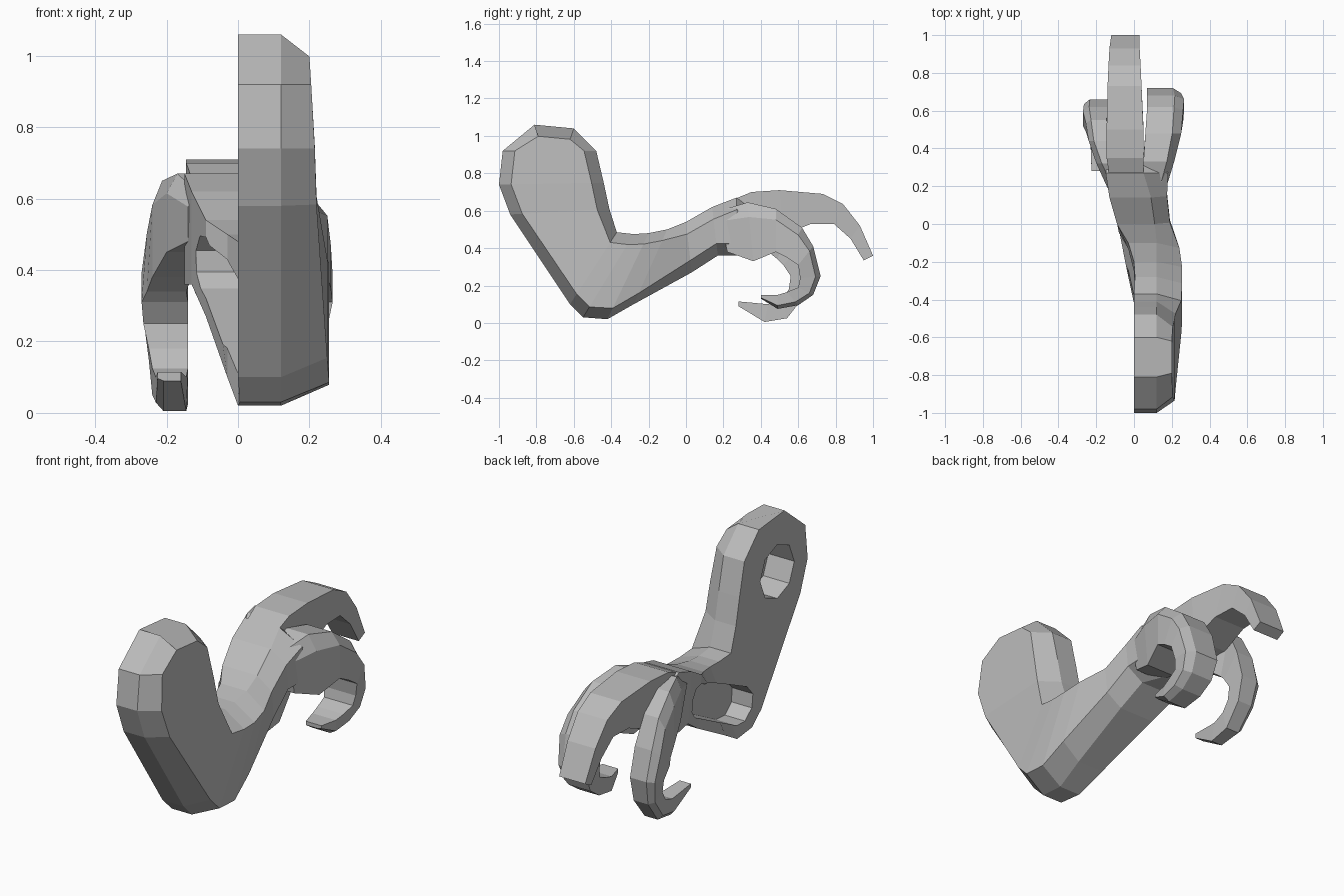
import bpy, bmesh, math
from mathutils import Vector

if "Cube" in bpy.data.objects:
    bpy.data.objects.remove(bpy.data.objects["Cube"])

grey = bpy.data.materials.new("plain_grey")
grey.use_nodes = True
grey.diffuse_color = (0.5, 0.5, 0.5, 1)
grey.node_tree.nodes["Principled BSDF"].inputs["Base Color"].default_value = (0.5, 0.5, 0.5, 1)


def loft(name, rings):
    """Skin equal-length rings of points and cap both ends."""
    bm = bmesh.new()
    loops = [[bm.verts.new(p) for p in ring] for ring in rings]
    n = len(loops[0])
    for r, s in zip(loops, loops[1:]):
        for i in range(n):
            j = (i + 1) % n
            bm.faces.new((r[i], r[j], s[j], s[i]))
    bm.faces.new(loops[0])
    bm.faces.new(loops[-1])
    bmesh.ops.recalc_face_normals(bm, faces=bm.faces)
    mesh = bpy.data.meshes.new(name)
    bm.to_mesh(mesh)
    bm.free()
    mesh.materials.append(grey)
    obj = bpy.data.objects.new(name, mesh)
    bpy.context.collection.objects.link(obj)
    return obj


def arm_ring(a, b, x0, xm, x1, drop=0.0, inset=0.065):
    """Section with a flat inner side and a bevelled outer side."""
    a, b = Vector((0, *a)), Vector((0, *b))
    step = (b - a).normalized() * inset
    down = Vector((0, 0, -drop))
    at = lambda x, p: Vector((x, 0, 0)) + p
    return [at(x0, a), at(xm, a), at(x1, a + step + down),
            at(x1, b - step + down), at(xm, b), at(x0, b)]


# Shoulder, elbow, forearm and palm: inner edge, outer edge, x limits
arm = loft("arm", [
    arm_ring((-.60, 1.04), (-.81, 1.06), 0, .12, .20, .06, .02),
    arm_ring((-.48, .92), (-.98, .92), 0, .12, .205),
    arm_ring((-.44, .75), (-1.0, .74), 0, .12, .215),
    arm_ring((-.41, .61), (-.94, .58), 0, .12, .22),
    arm_ring((-.37, .485), (-.62, .10), 0, .12, .25),
    arm_ring((-.28, .475), (-.55, .03), .005, .12, .255),
    arm_ring((-.20, .48), (-.42, .02), 0, .12, .255),
    arm_ring((-.10, .50), (-.28, .10), -.03, .12, .24),
    arm_ring((0, .54), (.03, .27), -.09, .11, .19),
    arm_ring((.14, .62), (.17, .36), -.13, .09, .175),
    arm_ring((.27, .67), (.27, .36), -.15, .05, .18),
    arm_ring((.37, .60), (.37, .37), -.13, .04, .15),
])


def prism(name, outline, x0, x1):
    return loft(name, [[(x, y, z) for y, z in outline] for x in (x0, x1)])


def arc(cy, cz, r, start, end, n):
    angles = [math.radians(start + (end - start) * i / (n - 1)) for i in range(n)]
    return [(cy + r * math.cos(t), cz + r * math.sin(t)) for t in angles]


# Recessed shoulder socket and long forearm recess on the inner side
socket = prism("socket_cutter", arc(-.75, .765, .14, 0, 315, 8), -.3, .15)
slot = prism("slot_cutter", arc(.04, .42, .08, -64, 116, 5)
             + arc(-.46, .175, .095, 116, 296, 5), -.3, .12)
bpy.context.view_layer.objects.active = arm
for cutter in (socket, slot):
    cutter.hide_render = True
    mod = arm.modifiers.new("recess", 'BOOLEAN')
    mod.operation = 'DIFFERENCE'
    mod.solver = 'EXACT'
    mod.object = cutter
    bpy.ops.object.modifier_apply(modifier=mod.name)
    bpy.data.objects.remove(cutter)


def claw(name, stations, bevel_side=0):
    """Claw from outer point, inner point and x limits per station."""
    rings = []
    for (oy, oz), (iy, iz), x0, x1 in stations:
        out, inn = Vector((0, oy, oz)), Vector((0, iy, iz))
        low = out.lerp(inn, 0.25)
        w = (x1 - x0) * 0.25
        ring = [(x0, inn), (x1, inn)]
        if bevel_side > 0:
            ring += [(x1, low), (x1 - w, out), (x0, out)]
        elif bevel_side < 0:
            ring += [(x1, out), (x0 + w, out), (x0, low)]
        else:
            ring += [(x1, out), (x0, out)]
        rings.append([Vector((x, 0, 0)) + p for x, p in ring])
    return loft(name, rings)


# Long middle claw
claw("middle_claw", [
    ((.18, .63), (.22, .45), -.12, .05),
    ((.35, .70), (.38, .45), -.145, .05),
    ((.50, .71), (.52, .47), -.145, .05),
    ((.73, .69), (.67, .53), -.14, .04),
    ((.84, .635), (.79, .53), -.135, .035),
    ((.93, .52), (.88, .45), -.13, .03),
    ((1.0, .36), (.95, .335), -.12, .03),
])

# Shorter curled claw on the left
claw("left_claw", [
    ((.18, .60), (.22, .38), .02, .17),
    ((.33, .645), (.36, .33), .05, .215),
    ((.48, .61), (.48, .38), .06, .25),
    ((.62, .51), (.54, .35), .07, .26),
    ((.68, .41), (.60, .31), .07, .265),
    ((.72, .25), (.61, .24), .07, .25),
    ((.68, .15), (.60, .19), .075, .24),
    ((.60, .095), (.54, .165), .08, .23),
    ((.49, .075), (.49, .15), .085, .22),
    ((.40, .13), (.40, .15), .11, .20),
], 1)

# Deeper curled claw on the right
claw("right_claw", [
    ((.18, .61), (.22, .48), -.14, 0),
    ((.32, .67), (.33, .45), -.20, -.08),
    ((.44, .65), (.44, .38), -.24, -.13),
    ((.55, .56), (.49, .34), -.255, -.145),
    ((.62, .42), (.52, .31), -.27, -.14),
    ((.66, .27), (.56, .25), -.265, -.14),
    ((.63, .14), (.55, .18), -.25, -.14),
    ((.54, .025), (.51, .125), -.24, -.14),
    ((.42, .005), (.44, .10), -.23, -.145),
    ((.28, .09), (.28, .115), -.225, -.16),
], -1)
